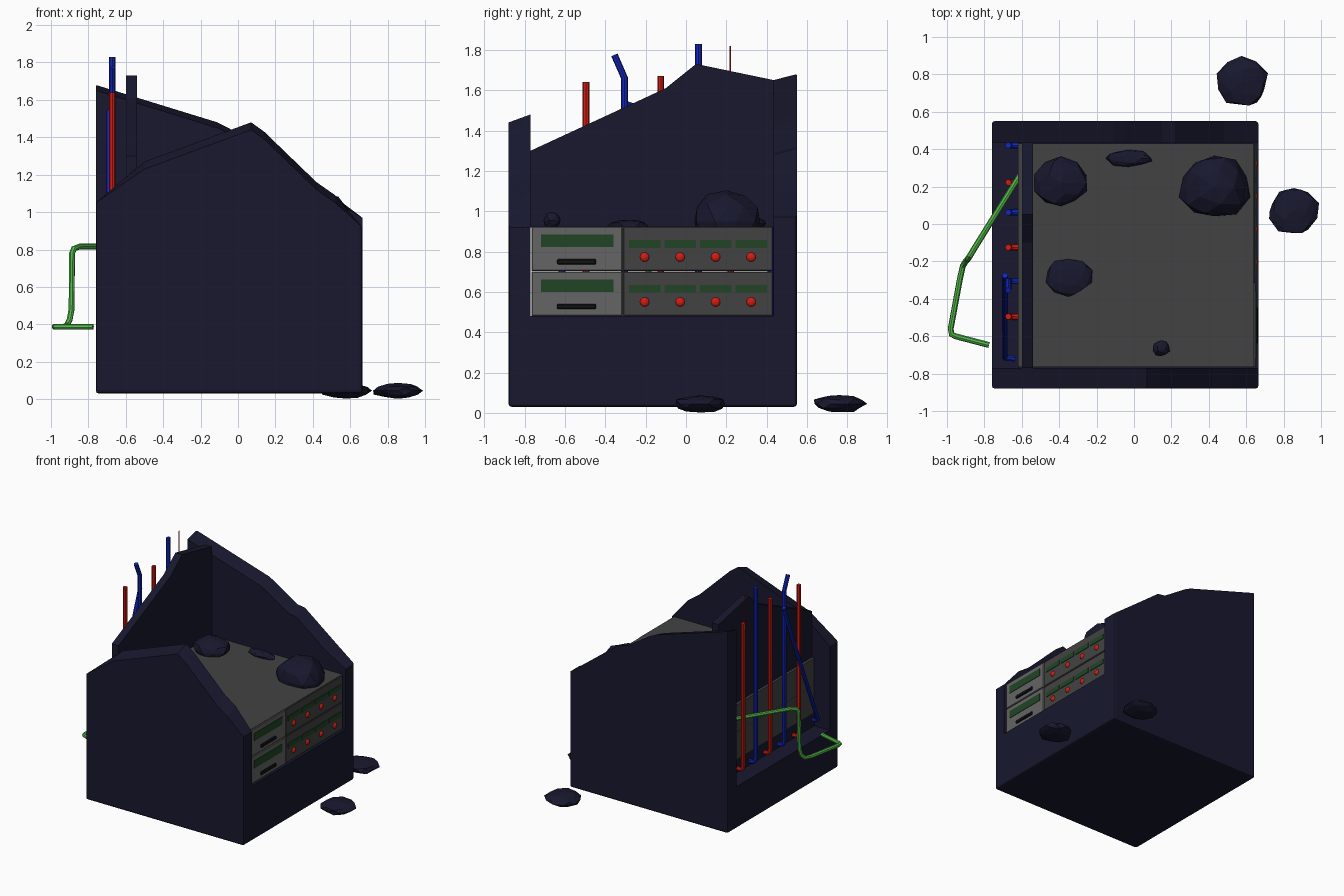
import bpy, bmesh, random
from mathutils import Vector

if "Cube" in bpy.data.objects:
    bpy.data.objects.remove(bpy.data.objects["Cube"])


def material(name, r, g, b):
    m = bpy.data.materials.new(name)
    m.diffuse_color = (r, g, b, 1)
    m.use_nodes = True
    m.node_tree.nodes["Principled BSDF"].inputs["Base Color"].default_value = m.diffuse_color
    return m


NAVY = material("navy", .009, .009, .028)
GREY = material("dark_grey", .055, .055, .055)
PANEL = material("panel_grey", .13, .13, .13)
BLACK = material("black", .006, .006, .006)
VENT = material("vent_green", .015, .06, .018)
RED = material("red", .65, .012, .006)
BLUE = material("blue", .006, .02, .5)
GREEN = material("pipe_green", .09, .5, .07)


def finish(name, bm, mat):
    bmesh.ops.recalc_face_normals(bm, faces=bm.faces)
    me = bpy.data.meshes.new(name)
    bm.to_mesh(me)
    bm.free()
    me.materials.append(mat)
    ob = bpy.data.objects.new(name, me)
    bpy.context.collection.objects.link(ob)
    return ob


def prism(name, pts, axis, lo, hi, mat, adjust=None, soft=None):
    """Extrude a closed profile along x or y; adjust moves verts, soft picks bevelled edges."""
    bm = bmesh.new()
    place = (lambda p, t: (t, p[0], p[1])) if axis == 'x' else (lambda p, t: (p[0], t, p[1]))
    a, b = [[bm.verts.new(place(p, t)) for p in pts] for t in (lo, hi)]
    bm.faces.new(a)
    bm.faces.new(b[::-1])
    for i in range(len(pts)):
        j = (i + 1) % len(pts)
        bm.faces.new((a[i], a[j], b[j], b[i]))
    if adjust:
        for v in bm.verts:
            adjust(v.co)
    if soft:
        edges = [e for e in bm.edges if soft(e.verts[0].co, e.verts[1].co)]
        bmesh.ops.bevel(bm, geom=edges, offset=.015, segments=2, profile=.5, affect='EDGES')
    return finish(name, bm, mat)


def box(name, lo, hi, mat, bevel=0):
    bm = bmesh.new()
    bmesh.ops.create_cube(bm, size=1)
    lo, hi = Vector(lo), Vector(hi)
    for v in bm.verts:
        v.co = (lo + hi) / 2 + v.co * (hi - lo)
    if bevel:
        bmesh.ops.bevel(bm, geom=bm.edges[:], offset=bevel, segments=1, affect='EDGES')
    return finish(name, bm, mat)


def tube(name, pts, radius, mat):
    cu = bpy.data.curves.new(name, 'CURVE')
    cu.dimensions = '3D'
    cu.bevel_depth = radius
    cu.bevel_resolution = 2
    cu.use_fill_caps = True
    sp = cu.splines.new('POLY')
    sp.points.add(len(pts) - 1)
    for p, c in zip(sp.points, pts):
        p.co = (*c, 1)
    cu.materials.append(mat)
    ob = bpy.data.objects.new(name, cu)
    bpy.context.collection.objects.link(ob)
    bpy.ops.object.select_all(action='DESELECT')
    ob.select_set(True)
    bpy.context.view_layer.objects.active = ob
    bpy.ops.object.convert(target='MESH')
    bpy.ops.object.shade_smooth_by_angle()


def rock(name, centre, size, seed):
    random.seed(seed)
    bm = bmesh.new()
    bmesh.ops.create_icosphere(bm, subdivisions=2, radius=1)
    for v in bm.verts:
        v.co *= random.uniform(.86, 1.06)
        v.co = Vector([c + k * s for c, k, s in zip(centre, v.co, size)])
        v.co.z = max(v.co.z, 0)
    finish(name, bm, NAVY)


# Base block with a lower lip on the cable side
L, R, F, B, Z = -.76, .665, -.88, .55, .03
prism("base_block", [(L, Z), (R, Z), (R, .48), (-.62, .48), (-.62, .37), (L, .37)], 'y', -.77, .435,
      NAVY, soft=lambda a, b: abs(a.z - Z) + abs(b.z - Z) < .001 and abs(a.x - b.x) < .001)


# Broken end walls
def outer_soft(outer):
    def test(a, b):
        on = abs(a.y - outer) < .001 and abs(b.y - outer) < .001
        low = abs(a.z - Z) < .001 and abs(b.z - Z) < .001
        return (on and (low or abs(a.x - b.x) < .001)) or (low and abs(a.x - b.x) < .001)
    return test


def slope(y, drop):
    def move(co):
        if abs(co.y - y) < .001 and co.z > 1.05:
            co.z -= drop
    return move


prism("front_wall", [(L, Z), (R, Z), (R, .92), (.52, 1.09), (.42, 1.16), (.14, 1.43), (.07, 1.48),
                     (-.5, 1.27), (L, 1.05)], 'y', F, -.77, NAVY, slope(F, .04), outer_soft(F))
prism("back_wall", [(L, Z), (R, Z), (R, .97), (.48, 1.11), (.22, 1.31), (.15, 1.32), (-.05, 1.45),
                    (-.11, 1.48), (L, 1.68)], 'y', .435, B, NAVY, slope(.435, .03), outer_soft(B))
prism("side_wall", [(-.77, .92), (.435, .92), (.435, 1.65), (.05, 1.73), (-.1, 1.61), (-.77, 1.3)],
      'x', -.6, -.54, NAVY)

# Two rack units with front panels, vents, handles and knobs
for i in range(2):
    z = .48 + .2225 * i
    n = f"_{i + 1}"
    box("rack_unit" + n, (-.62, -.765, z), (.64, .43, z + .2215), GREY)
    box("drawer_panel" + n, (.638, -.765, z + .002), (.65, -.315, z + .22), PANEL, .004)
    box("control_panel" + n, (.638, -.312, z + .002), (.647, .43, z + .22), GREY, .004)
    box("drawer_vent" + n, (.645, -.72, z + .12), (.654, -.36, z + .182), VENT)
    box("drawer_handle" + n, (.645, -.64, z + .034), (.662, -.445, z + .06), BLACK, .005)
    for k in range(4):
        y = -.205 + .176 * k
        m = n + f"_{k + 1}"
        box("control_vent" + m, (.643, y - .078, z + .116), (.652, y + .078, z + .155), VENT)
        bm = bmesh.new()
        bmesh.ops.create_uvsphere(bm, u_segments=16, v_segments=8, radius=.023)
        for v in bm.verts:
            v.co = Vector((.647 + v.co.x * .6, y + v.co.y, z + .07 + v.co.z))
        knob = finish("knob" + m, bm, RED)
        for p in knob.data.polygons:
            p.use_smooth = True

# Severed cables in the open side
X = -.672
for i, (y, top, mat) in enumerate([(.42, 1.5, BLUE), (.222, 1.6, RED), (.062, 1.83, BLUE),
                                   (-.125, 1.67, RED), (-.305, 1.66, BLUE), (-.495, 1.64, RED)]):
    path = [(-.62, y, .4), (-.65, y, .402), (-.667, y, .415), (X, y, .44), (X, y, top)]
    if i == 4:
        path.append((X, -.355, 1.775))
    tube(f"cable_{i + 1}", path, .017, mat)
tube("loose_wire", [(-.685, .22, 1.55), (-.685, .22, 1.82)], .004, RED)
tube("fallen_cable", [(-.69, -.275, 1.54), (-.69, -.38, 1.26), (-.69, -.715, .46), (-.64, -.72, .44)],
     .016, BLUE)

# Bent green pipe
tube("bent_pipe", [(-.61, .26, .815), (-.85, -.125, .815), (-.877, -.17, .805), (-.887, -.185, .78),
                   (-.89, -.19, .48), (-.9, -.2, .425), (-.915, -.225, .395), (-.93, -.29, .387),
                   (-.98, -.56, .387), (-.975, -.59, .387), (-.955, -.6, .387), (-.775, -.647, .387)],
     .016, GREEN)

# Rubble on the racks and on the ground
for i, (c, s) in enumerate([((-.39, .22, .95), (.145, .135, .08)), ((-.35, -.28, .925), (.13, .105, .035)),
                            ((-.03, .35, .94), (.13, .045, .03)), ((.43, .2, .95), (.195, .18, .15)),
                            ((.145, -.665, .955), (.048, .046, .045)), ((.575, .76, .045), (.14, .14, .045)),
                            ((.855, .07, .045), (.14, .135, .045))]):
    rock(f"rubble_{i + 1}", c, s, i + 3)
